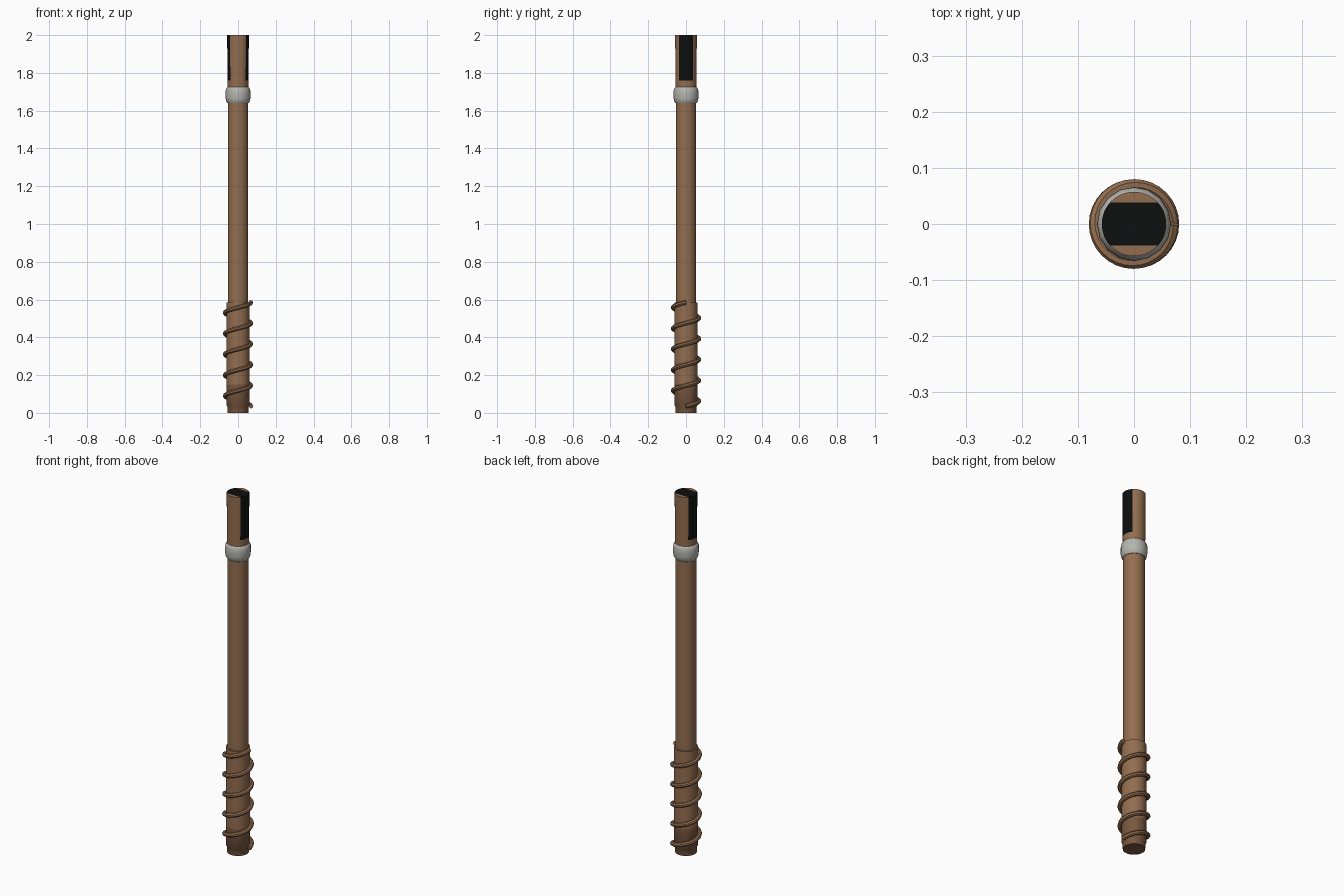
import bpy, bmesh, math
from mathutils import Vector

if "Cube" in bpy.data.objects:
    bpy.data.objects.remove(bpy.data.objects["Cube"], do_unlink=True)


def make_material(name, rgb):
    mat = bpy.data.materials.new(name)
    mat.use_nodes = True
    mat.diffuse_color = (*rgb, 1)
    bsdf = next(n for n in mat.node_tree.nodes if n.type == "BSDF_PRINCIPLED")
    bsdf.inputs["Base Color"].default_value = (*rgb, 1)
    bsdf.inputs["Roughness"].default_value = 0.8
    return mat


wood = make_material("brown wood", (0.29, 0.155, 0.08))
dark_wood = make_material("dark brown wood", (0.19, 0.098, 0.05))
silver = make_material("pale grey metal", (0.46, 0.46, 0.43))
black = make_material("black", (0.004, 0.005, 0.005))


def smooth(obj):
    bpy.ops.object.select_all(action="DESELECT")
    obj.select_set(True)
    bpy.context.view_layer.objects.active = obj
    bpy.ops.object.shade_smooth_by_angle(angle=math.radians(40))


def lathe(name, profile, sides, mats, cuts=(), rule=None):
    """Turn a (radius, height) profile, cut along planes, colour faces by rule."""
    bm = bmesh.new()
    rings = []
    for r, z in profile:
        rings.append([bm.verts.new((r * math.cos(a), r * math.sin(a), z))
                      for a in (math.tau * i / sides for i in range(sides))])
    for low, high in zip(rings, rings[1:]):
        for i in range(sides):
            j = (i + 1) % sides
            bm.faces.new((low[i], low[j], high[j], high[i]))
    bm.faces.new(rings[0][::-1])
    bm.faces.new(rings[-1])
    for point, normal in cuts:
        bmesh.ops.bisect_plane(bm, geom=bm.verts[:] + bm.edges[:] + bm.faces[:],
                               plane_co=point, plane_no=normal)
    if rule:
        for f in bm.faces:
            f.material_index = int(rule(f.calc_center_median()))
    mesh = bpy.data.meshes.new(name)
    bm.to_mesh(mesh)
    bm.free()
    for m in mats:
        mesh.materials.append(m)
    obj = bpy.data.objects.new(name, mesh)
    bpy.context.collection.objects.link(obj)
    smooth(obj)
    return obj


# Long shaft
lathe("shaft", [(0.0535, 0.5), (0.0535, 1.69)], 32, [wood])

# Thicker handle with a narrowed foot and darker lower end
lathe("handle", [(0.055, 0), (0.057, 0.035), (0.061, 0.04), (0.061, 0.585)], 32,
      [wood, dark_wood], [((0, 0, 0.15), (0, 0, 1))], lambda c: c.z < 0.15)

# Head with a black band running up both sides and over the top
half, base = 0.038, 1.76
lathe("head", [(0.0545, 1.69), (0.0555, 1.76), (0.0575, 2.0)], 32, [wood, black],
      [((0, half, 0), (0, 1, 0)), ((0, -half, 0), (0, 1, 0)), ((0, 0, base), (0, 0, 1))],
      lambda c: abs(c.y) < half and c.z > base)

# Rounded collar below the head
lathe("collar", [(0.056, 1.64), (0.062, 1.648), (0.0655, 1.665), (0.066, 1.685),
                 (0.0655, 1.705), (0.062, 1.718), (0.056, 1.725)], 16, [silver])

# Cord wound around the handle
turns, steps = 5, 32
curve = bpy.data.curves.new("cord", "CURVE")
curve.dimensions = "3D"
curve.bevel_depth = 0.0115
curve.bevel_resolution = 2
curve.use_fill_caps = True
spline = curve.splines.new("POLY")
spline.points.add(turns * steps)
for i, p in enumerate(spline.points):
    a = math.tau * i / steps
    p.co = (0.069 * math.cos(a), 0.069 * math.sin(a), 0.035 + 0.11 * i / steps, 1)
curve.materials.append(wood)
cord = bpy.data.objects.new("wound_cord", curve)
bpy.context.collection.objects.link(cord)
bpy.ops.object.select_all(action="DESELECT")
cord.select_set(True)
bpy.context.view_layer.objects.active = cord
bpy.ops.object.convert(target="MESH")
smooth(bpy.context.view_layer.objects.active)
